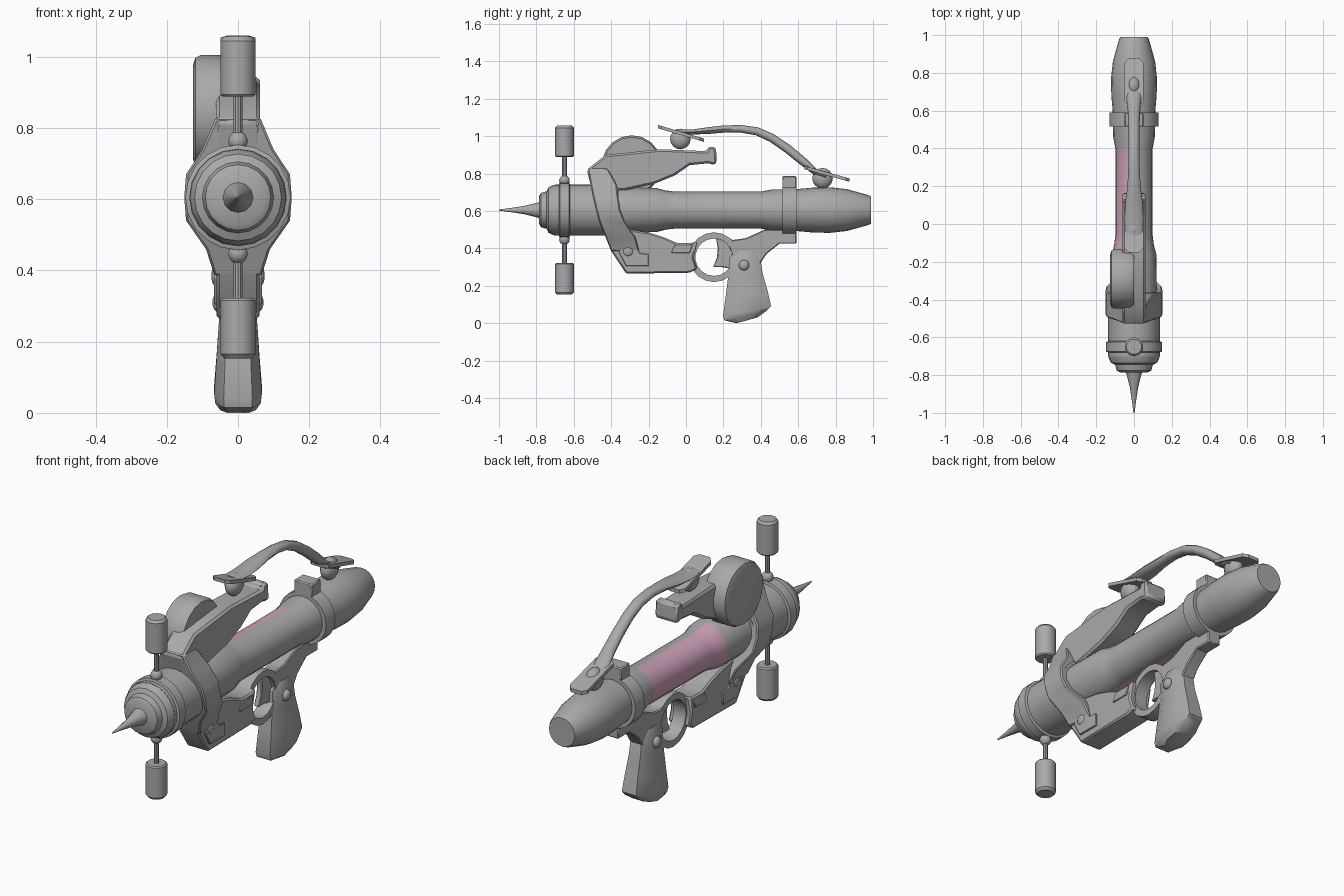
import bpy, bmesh, math
from mathutils import Vector

if "Cube" in bpy.data.objects:
    bpy.data.objects.remove(bpy.data.objects["Cube"])

def material(name, col):
    m = bpy.data.materials.new(name)
    m.diffuse_color = (*col, 1)
    m.use_nodes = True
    m.node_tree.nodes["Principled BSDF"].inputs["Base Color"].default_value = m.diffuse_color
    return m

GREY = material("grey metal", (0.40, 0.40, 0.40))
PINK = material("pink glass", (0.62, 0.36, 0.50))
AXIS = 0.605

def finish(name, bm, bevel=0, angle=35):
    bmesh.ops.recalc_face_normals(bm, faces=bm.faces)
    me = bpy.data.meshes.new(name)
    bm.to_mesh(me)
    bm.free()
    ob = bpy.data.objects.new(name, me)
    bpy.context.collection.objects.link(ob)
    me.materials.append(GREY)
    if bevel:
        b = ob.modifiers.new("bevel", 'BEVEL')
        b.width, b.segments, b.limit_method = bevel, 1, 'ANGLE'
        b.angle_limit = math.radians(40)
    bpy.ops.object.select_all(action='DESELECT')
    ob.select_set(True)
    bpy.context.view_layer.objects.active = ob
    bpy.ops.object.shade_smooth_by_angle(angle=math.radians(angle))
    return ob

def loft(name, rings, closed=False, **kw):
    """Skin a list of equal-length point rings; cap the ends unless closed."""
    bm = bmesh.new()
    vs = [[bm.verts.new(p) for p in r] for r in rings]
    n = len(rings[0])
    pairs = list(zip(vs, vs[1:] + vs[:1])) if closed else list(zip(vs, vs[1:]))
    for a, b in pairs:
        for i in range(n):
            j = (i + 1) % n
            bm.faces.new((a[i], a[j], b[j], b[i]))
    if not closed:
        bm.faces.new(vs[0])
        bm.faces.new(vs[-1])
    return finish(name, bm, **kw)

def lathe(name, prof, centre, axis='y', n=20, closed=False, **kw):
    """Revolve (position, radius) pairs about an axis through centre."""
    def pt(t, r, a):
        s, c = r * math.sin(a), r * math.cos(a)
        v = {'x': (t, s, c), 'y': (s, t, c), 'z': (s, c, t)}[axis]
        return Vector(v) + Vector(centre)
    return loft(name, [[pt(t, r, 2 * math.pi * i / n) for i in range(n)] for t, r in prof],
                closed=closed, **kw)

def plate(name, pts, x0, x1, bevel=0.0):
    """Extrude a (y, z) outline between x0 and x1."""
    return loft(name, [[(x, y, z) for y, z in pts] for x in (x0, x1)], bevel=bevel)

def ball(name, loc, r, scale=(1, 1, 1)):
    bm = bmesh.new()
    bmesh.ops.create_uvsphere(bm, u_segments=14, v_segments=8, radius=r)
    for v in bm.verts:
        v.co = Vector(a * b for a, b in zip(v.co, scale)) + Vector(loc)
    return finish(name, bm, angle=60)

# Barrel, with a pink window on the left half
barrel = lathe("barrel", [(-.70, .137), (-.36, .137), (-.36, .121), (-.16, .118), (-.11, .105),
                          (-.06, .099), (.40, .099), (.46, .11), (.60, .113), (.68, .12), (.77, .122),
                          (.86, .112), (.975, .08), (.99, .072)], (0, 0, AXIS))
barrel.data.materials.append(PINK)
for f in barrel.data.polygons:
    if f.center.x < -.01 and -.17 < f.center.y < .40:
        f.material_index = 1

# Nose, spike and bands
lathe("nose", [(-.785, .075), (-.775, .092), (-.745, .1), (-.735, .122), (-.71, .134), (-.69, .137)], (0, 0, AXIS))
lathe("nose_spike", [(-1, .003), (-.93, .012), (-.86, .023), (-.775, .045)], (0, 0, AXIS), n=12)
lathe("front_band", [(-.68, .136), (-.675, .148), (-.625, .148), (-.62, .136)], (0, 0, AXIS))
lathe("rear_collar", [(.515, .11), (.515, .131), (.59, .131), (.59, .11)], (0, 0, AXIS))
plate("collar_block", [(.515, .70), (.515, .787), (.59, .787), (.59, .70)], -.05, .05, .005)

# Upper and lower posts with weights
for label, s in (("upper", 1), ("lower", -1)):
    c = (0, -.65, AXIS)
    lathe(label + "_rod", [(s * .13, .013), (s * .30, .013)], c, 'z', 10)
    ball(label + "_rod_joint", (0, -.65, AXIS + s * .158), .028)
    lathe(label + "_weight", [(s * .283, .044), (s * .289, .05), (s * .44, .05), (s * .452, .04)], c, 'z', 14)

# Frame: upper arm, wrap-around yoke, lower body
plate("upper_arm", [(-.53, .82), (-.43, .90), (-.14, .93), (.11, .92), (.12, .945), (.16, .94),
                    (.165, .86), (.15, .845), (.12, .855), (.02, .845), (-.06, .79), (-.17, .745),
                    (-.33, .71), (-.50, .70)], -.062, .062, .012)
yoke = [(.83, -.525, -.42, .062), (.74, -.51, -.37, .10), (.67, -.495, -.362, .146), (.605, -.48, -.352, .151),
        (.54, -.462, -.325, .146), (.46, -.43, -.27, .09), (.385, -.40, -.25, .066)]
loft("yoke", [[(-w, a, z), (w, a, z), (w, b, z), (-w, b, z)] for z, a, b, w in yoke], bevel=.006)
plate("lower_body", [(-.42, .45), (-.40, .385), (-.32, .265), (.02, .27), (.06, .29), (.04, .35), (.06, .44),
                     (.03, .43), (-.05, .43), (-.12, .46), (-.2, .485), (-.30, .50)], -.06, .06, .008)

# Trigger guard, trigger and rear bracket
lathe("trigger_guard", [(-.035, .10), (-.035, .133), (.035, .133), (.035, .10)], (0, .15, .353), 'x', 18, closed=True)
plate("trigger", [(.16, .455), (.17, .40), (.165, .35), (.145, .30), (.19, .30), (.25, .29), (.25, .43)], -.015, .015, .004)
plate("rear_bracket", [(.19, .475), (.25, .445), (.32, .455), (.42, .50), (.59, .50), (.59, .425), (.50, .425),
                       (.43, .37), (.39, .31), (.26, .30), (.245, .38), (.215, .44)], -.035, .035, .005)

# Grip, lofted downward: z front, y front, z back, y back, half width
grip = [(.385, .268, .385, .365, .040), (.35, .232, .34, .398, .050), (.27, .228, .265, .41, .053),
        (.15, .213, .17, .437, .06), (.04, .198, .09, .455, .067), (.015, .205, .065, .43, .064), (0, .27, .03, .38, .05)]
loft("grip", [[(-w * .6, a, za), (w * .6, a, za), (w, a * .75 + b * .25, za * .75 + zb * .25),
               (w, a * .25 + b * .75, za * .25 + zb * .75), (w * .6, b, zb), (-w * .6, b, zb),
               (-w, a * .25 + b * .75, za * .25 + zb * .75), (-w, a * .75 + b * .25, za * .75 + zb * .25)]
              for za, a, zb, b, w in grip])

# Side details on both sides
for label, s in (("right", 1), ("left", -1)):
    ball(label + "_grip_pin", (s * .053, .31, .31), .028, (.7, 1, 1))
    plate(label + "_body_panel", [(-.36, .38), (-.32, .305), (-.20, .305), (-.20, .37), (-.245, .375),
                                  (-.28, .43), (-.34, .43)], s * .055, s * .068, .003)
    ball(label + "_body_stud", (s * .064, -.31, .385), .028, (.4, 1, 1))
    plate(label + "_small_panel", [(-.08, .375), (.02, .375), (.035, .42), (-.06, .42)], s * .055, s * .066, .003)

# Side drum
lathe("drum", [(-.127, .13), (-.12, .152), (-.105, .16), (-.02, .16), (0, .15)], (0, -.29, .845), 'x', 18)

# Top handle: arch with oval section, foot plates and balls
arch = [(-.06, 1.025, .046, .012), (.03, 1.022, .05, .014), (.12, 1.03, .046, .019), (.2, 1.038, .035, .02),
        (.29, 1.04, .03, .021), (.38, 1.026, .029, .023), (.46, .99, .029, .024), (.54, .935, .03, .025),
        (.62, .87, .034, .024), (.69, .81, .042, .018), (.75, .785, .046, .012)]
rings = []
for i, (y, z, w, t) in enumerate(arch):
    p, q = arch[max(i - 1, 0)], arch[min(i + 1, len(arch) - 1)]
    d = Vector((q[0] - p[0], q[1] - p[1])).normalized()
    rings.append([(w * math.cos(k * math.pi / 5), y - d.y * t * math.sin(k * math.pi / 5),
                   z + d.x * t * math.sin(k * math.pi / 5)) for k in range(10)])
loft("handle_arch", rings, angle=50)

def foot(name, y0, z0, y1, z1, w, c, t=.018):
    """Thin sloped plate with clipped corners."""
    out = [(-w, y0 + c), (-w + c, y0), (w - c, y0), (w, y0 + c), (w, y1 - c), (w - c, y1), (c - w, y1), (-w, y1 - c)]
    slope = (z1 - z0) / (y1 - y0)
    loft(name, [[(x, y, z0 + (y - y0) * slope + dz) for x, y in out] for dz in (0, -t)])

foot("handle_front_foot", -.15, 1.06, .095, .988, .049, .02)
foot("handle_rear_foot", .63, .842, .875, .774, .05, .02)
ball("handle_front_ball", (0, -.03, .985), .055, (.7, 1, 1))
ball("handle_rear_ball", (0, .73, .775), .055, (.7, 1, 1))
